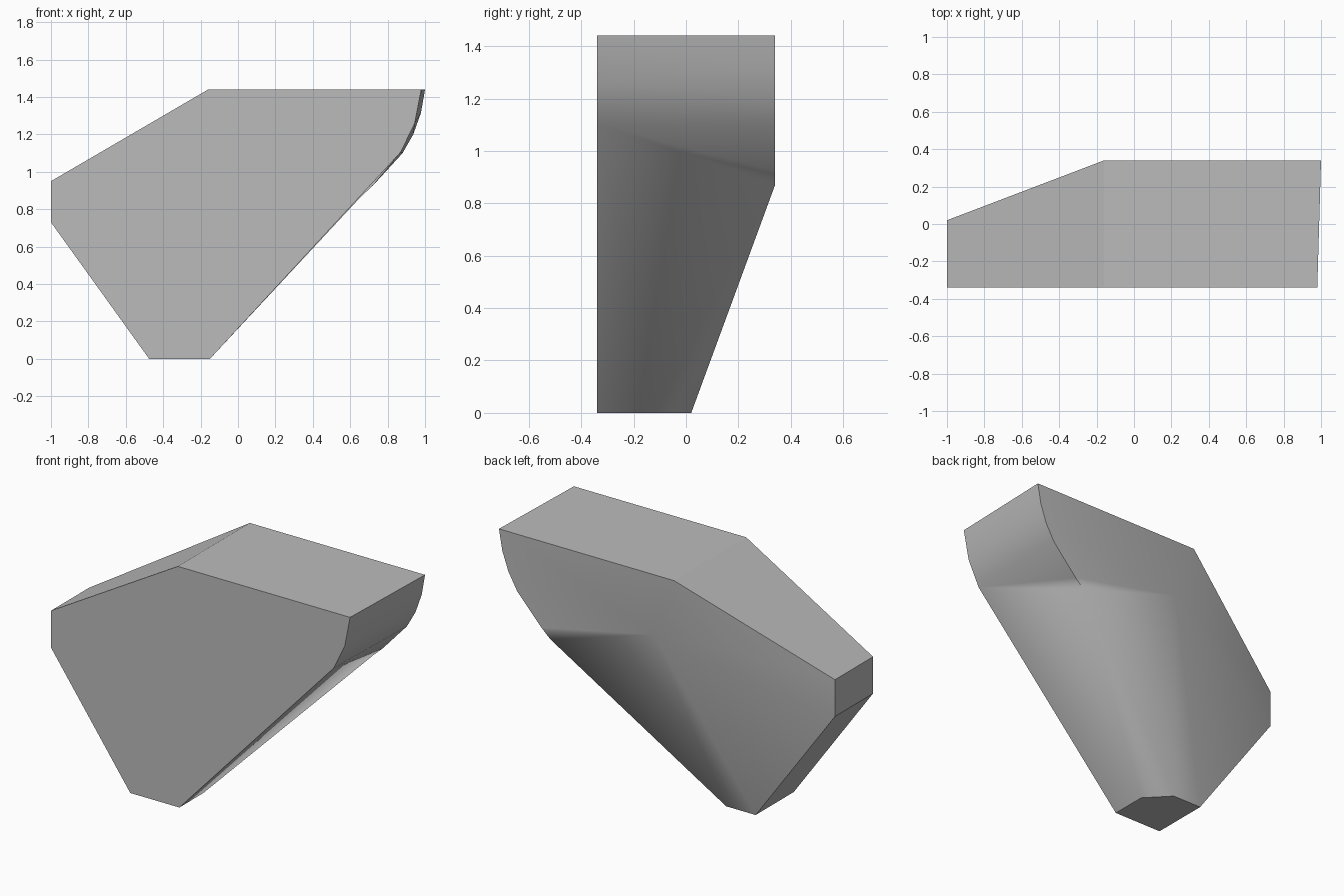
import bpy
import bmesh
import math

old = bpy.data.objects.get("Cube")
if old:
    bpy.data.objects.remove(old, do_unlink=True)

# Material
grey = bpy.data.materials.new("plain_grey")
grey.use_nodes = True
colour = (0.5, 0.5, 0.5, 1)
grey.diffuse_color = colour
grey.node_tree.nodes["Principled BSDF"].inputs["Base Color"].default_value = colour

FRONT, MID, BACK = -0.34, 0.02, 0.34
bm = bmesh.new()


def points(y, *profile):
    """Vertices of an (x, z) profile at one depth."""
    return [bm.verts.new((x, y, z)) for x, z in profile]


def faces(smooth, *loops):
    for loop in loops:
        bm.faces.new(loop).smooth = smooth


# Front outline, the back flat's curved edge, and the slimmer lower back
tip_low, tip_high, top_l, f0, f1, f2, foot_r, foot_l = points(
    FRONT, (-1, 0.73), (-1, 0.95), (-0.16, 1.44), (0.98, 1.44),
    (0.945, 1.26), (0.87, 1.105), (-0.15, 0), (-0.475, 0))
crown, b0, b1, b2, b3, b4, b5, knee = points(
    BACK, (-0.16, 1.44), (1, 1.44), (0.978, 1.315), (0.937, 1.2),
    (0.88, 1.1), (0.72, 0.925), (0.66, 0.87), (-0.02, 1.08))
back_low, back_high, heel_l, heel_r = points(
    MID, (-1, 0.73), (-1, 0.95), (-0.475, 0), (-0.28, 0))
corner, = points(-0.115, (-0.15, 0))

# Flat sides: front, top, top slope, left end, left underside, foot
faces(False,
      (tip_low, tip_high, top_l, f0, f1, f2, foot_r, foot_l),
      (top_l, crown, b0, f0),
      (tip_high, back_high, crown, top_l),
      (tip_low, back_low, back_high, tip_high),
      (foot_l, heel_l, back_low, tip_low),
      (foot_l, foot_r, corner, heel_r, heel_l))

# Blended skin: curved right side, chamfer, back flat, tapering back
faces(True,
      (f0, b0, b1, f1), (f1, b1, b2), (f1, b2, b3, f2), (f2, b3, b4),
      (f2, b4, b5), (f2, b5, corner), (f2, corner, foot_r),
      (b5, heel_r, corner),
      (crown, knee, b5, b4, b3, b2, b1, b0),
      (knee, heel_r, b5), (knee, heel_l, heel_r), (knee, back_low, heel_l),
      (knee, back_high, back_low), (knee, crown, back_high))

bmesh.ops.recalc_face_normals(bm, faces=bm.faces)
for edge in bm.edges:
    edge.smooth = edge.calc_face_angle(0) < math.radians(55)

mesh = bpy.data.meshes.new("tapered_block")
bm.to_mesh(mesh)
bm.free()
mesh.materials.append(grey)
block = bpy.data.objects.new("tapered_block", mesh)
bpy.context.collection.objects.link(block)
